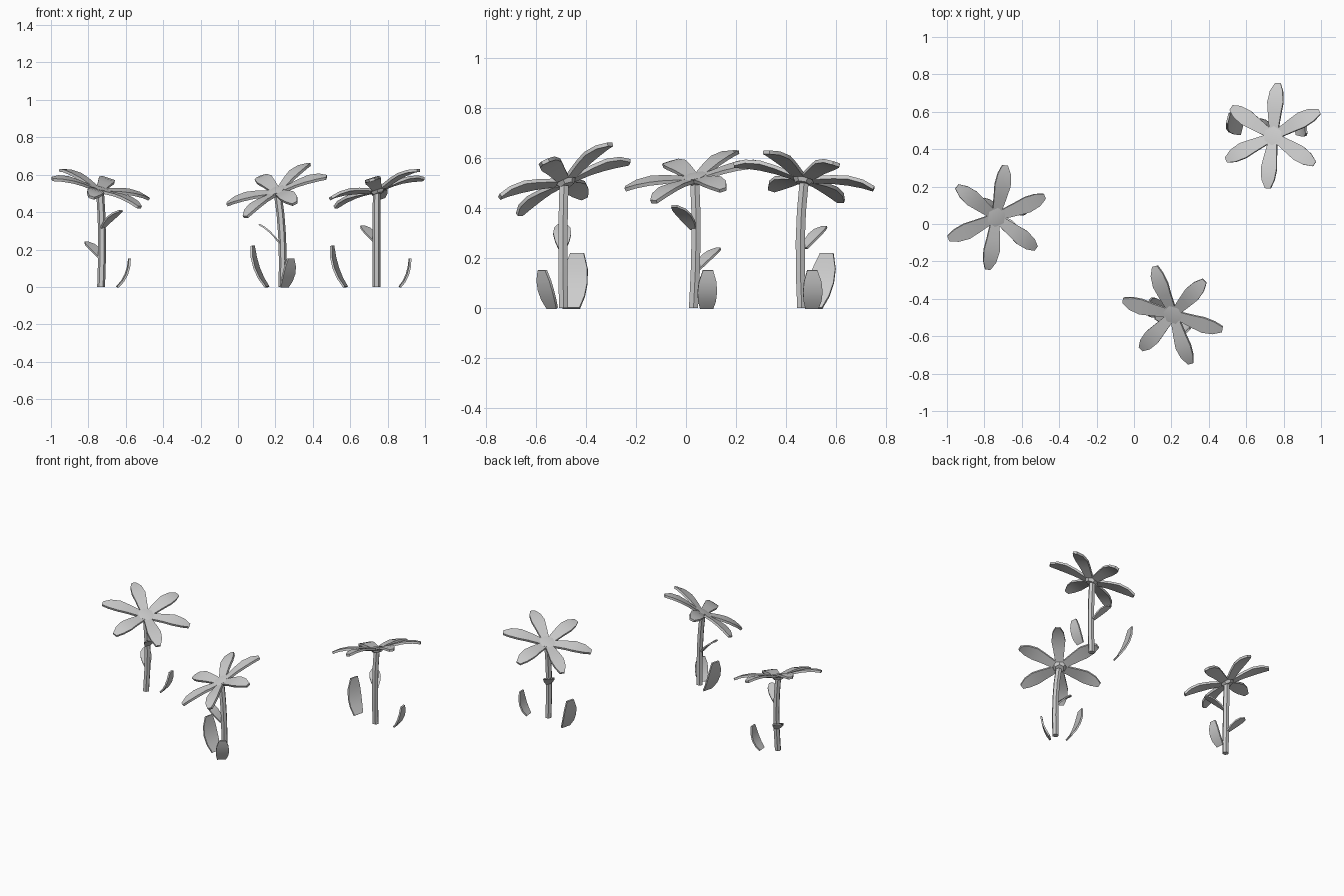
import bpy, bmesh, math
from mathutils import Vector, Matrix

if "Cube" in bpy.data.objects:
    bpy.data.objects.remove(bpy.data.objects["Cube"])

Z = Vector((0, 0, 1))


def finish(name, bm, thickness=0):
    bmesh.ops.recalc_face_normals(bm, faces=bm.faces)
    me = bpy.data.meshes.new(name)
    bm.to_mesh(me)
    bm.free()
    ob = bpy.data.objects.new(name, me)
    bpy.context.collection.objects.link(ob)
    bpy.ops.object.select_all(action='DESELECT')
    ob.select_set(True)
    bpy.context.view_layer.objects.active = ob
    if thickness:
        mod = ob.modifiers.new("thickness", 'SOLIDIFY')
        mod.thickness = thickness
        mod.offset = 0
        bpy.ops.object.modifier_apply(modifier=mod.name)
    bpy.ops.object.shade_smooth_by_angle(angle=math.radians(35))
    return ob


def ribbon(bm, path, side, halves):
    """Strip of quads along a path, with a half width at every point."""
    side = Vector(side).normalized()
    rows = [[bm.verts.new(Vector(p) + side * h * s) for s in (-1, 1)]
            for p, h in zip(path, halves)]
    for a, b in zip(rows, rows[1:]):
        bm.faces.new((a[0], a[1], b[1], b[0]))


def arc(a, m, b, n=5):
    """Quadratic curve passing through a, m and b."""
    a, m, b = Vector(a), Vector(m), Vector(b)
    c = 2 * m - (a + b) / 2
    return [a * (1 - t) ** 2 + c * 2 * t * (1 - t) + b * t * t
            for t in (i / (n - 1) for i in range(n))]


def stem(name, path, r, sides=6):
    bm = bmesh.new()
    rings = [[bm.verts.new(p + Vector((r * math.cos(k * math.tau / sides),
                                       r * math.sin(k * math.tau / sides), 0)))
              for k in range(sides)] for p in path]
    for a, b in zip(rings, rings[1:]):
        for k in range(sides):
            j = (k + 1) % sides
            bm.faces.new((a[k], a[j], b[j], b[k]))
    bm.faces.new(rings[0])
    bm.faces.new(rings[-1])
    finish(name, bm)


def flower_head(name, center, normal, turn):
    tilt = Z.rotation_difference(Vector(normal).normalized()).to_matrix().to_4x4()
    place = Matrix.Translation(center) @ tilt @ Matrix.Rotation(math.radians(turn), 4, 'Z')
    # petals
    bm = bmesh.new()
    path = [(.038, 0, 0), (.12, 0, .015), (.18, 0, .021), (.24, 0, .017), (.285, 0, .005)]
    ribbon(bm, path, (0, 1, 0), (.025, .036, .044, .036, .015))
    one = bm.faces[:] + bm.edges[:] + bm.verts[:]
    for k in range(1, 6):
        new = bmesh.ops.duplicate(bm, geom=one)["geom"]
        bmesh.ops.rotate(bm, verts=[v for v in new if isinstance(v, bmesh.types.BMVert)],
                         cent=(0, 0, 0), matrix=Matrix.Rotation(k * math.tau / 6, 3, 'Z'))
    bm.transform(place)
    finish(name + "_petals", bm, .015)
    # tapered flower centre with a slightly raised top
    bm = bmesh.new()
    bmesh.ops.create_cone(bm, cap_ends=True, segments=6, radius1=.03, radius2=.053, depth=.032,
                          matrix=Matrix.Translation((0, 0, -.006)) @ Matrix.Rotation(math.pi / 6, 4, 'Z'))
    bm.normal_update()
    top = [f for f in bm.faces if f.normal.z > .9]
    bmesh.ops.poke(bm, faces=top, offset=.006)
    bm.transform(place)
    finish(name + "_centre", bm)


def stem_leaf(name, base, tip):
    base, tip = Vector(base), Vector(tip)
    mid = (base + tip) / 2 + Vector((0, 0, .012))
    bm = bmesh.new()
    ribbon(bm, arc(base, mid, tip), (tip - base).cross(Z), (.014, .029, .036, .032, .014))
    finish(name, bm, .009)


def ground_leaf(name, pts, side, width):
    bm = bmesh.new()
    ribbon(bm, arc(*pts), side, [width * f for f in (.68, .92, 1, .9, .52)])
    finish(name, bm, .011)


# left flower
stem("left_stem", arc((-.732, .03, 0), (-.727, .04, .27), (-.737, .035, .5)), .021)
flower_head("left_flower", (-.738, .037, .52), (.30, -.22, 1), 22)
stem_leaf("left_upper_leaf", (-.725, .03, .315), (-.625, -.047, .408))
stem_leaf("left_lower_leaf", (-.735, .045, .155), (-.81, .13, .238))
ground_leaf("left_ground_leaf", ((-.645, .082, 0), (-.598, .085, .065), (-.58, .088, .152)),
            (-.1, 1, 0), .039)

# front flower
stem("front_stem", arc((.238, -.49, 0), (.236, -.492, .27), (.214, -.488, .49)), .021)
flower_head("front_flower", (.21, -.483, .51), (-.39, -.41, 1), 47)
stem_leaf("front_upper_leaf", (.222, -.495, .235), (.112, -.495, .335))
ground_leaf("front_large_leaf", ((.155, -.46, 0), (.10, -.446, .1), (.078, -.435, .22)),
            (.25, 1, 0), .053)
ground_leaf("front_small_leaf", ((.247, -.535, 0), (.272, -.56, .07), (.282, -.575, .152)),
            (.7, .65, 0), .042)

# back flower
stem("back_stem", arc((.74, .463, 0), (.74, .457, .27), (.742, .472, .5)), .021)
flower_head("back_flower", (.745, .47, .52), (-.31, .2, 1), 26)
stem_leaf("back_upper_leaf", (.735, .475, .24), (.665, .555, .325))
ground_leaf("back_large_leaf", ((.575, .51, 0), (.523, .54, .1), (.503, .563, .22)),
            (.25, 1, 0), .052)
ground_leaf("back_small_leaf", ((.865, .503, 0), (.905, .507, .065), (.92, .505, .152)),
            (-.1, 1, 0), .039)
